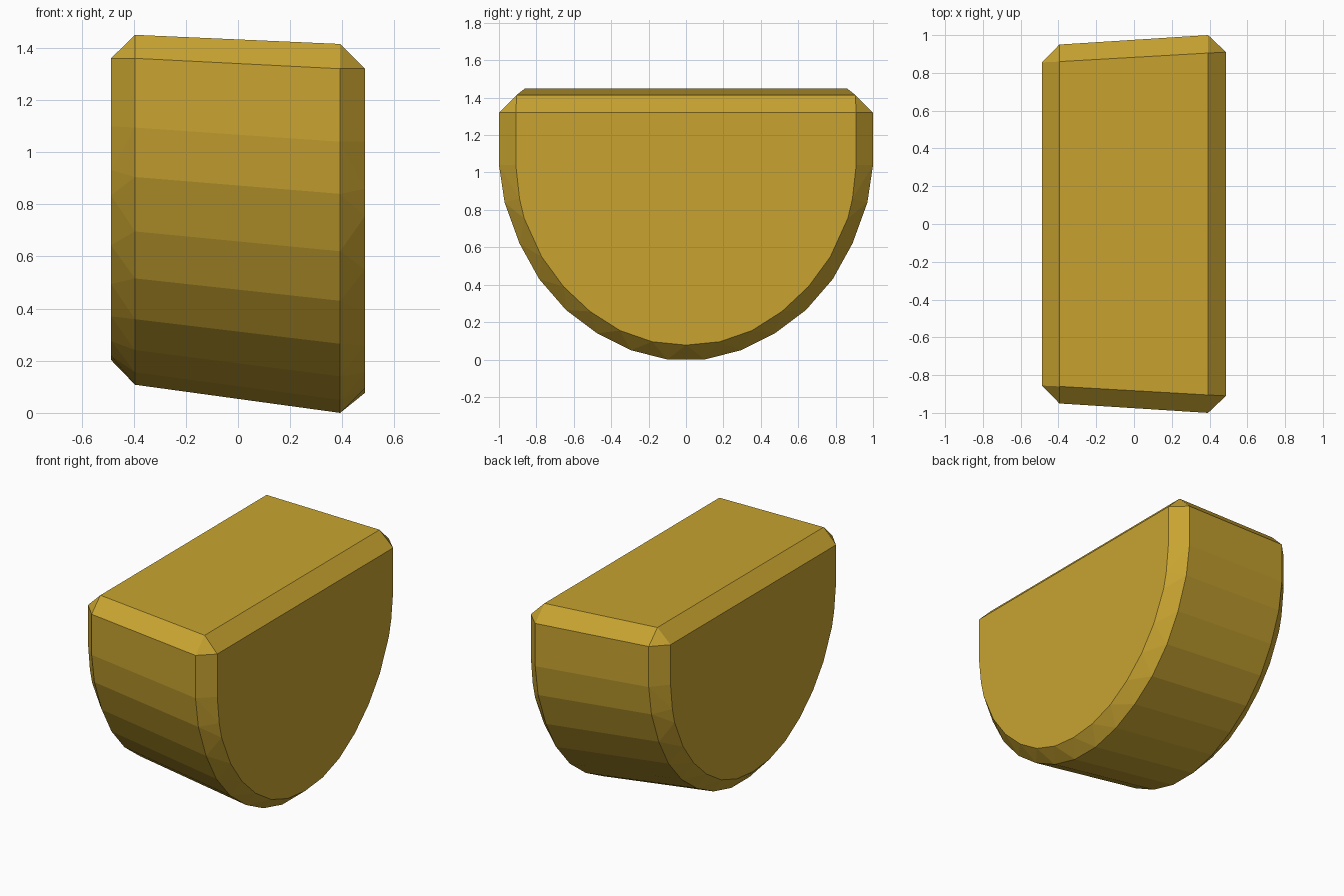
import bpy, bmesh, math

if "Cube" in bpy.data.objects:
    bpy.data.objects.remove(bpy.data.objects["Cube"])

# Half profiles (y, z) of the larger end: outer rim and chamfered end face
RIM = [(0.905, 1.415), (1.0, 1.32), (1.0, 1.04), (0.97, 0.84), (0.89, 0.62),
       (0.785, 0.43), (0.642, 0.265), (0.475, 0.14), (0.295, 0.05), (0.1, 0.0)]
FACE = [(0.91, 1.32), (0.91, 1.04), (0.89, 0.86), (0.865, 0.755), (0.772, 0.55),
        (0.655, 0.39), (0.513, 0.257), (0.353, 0.155), (0.18, 0.095), (0.0, 0.077)]


def add_ring(bm, x, half, sy, z_low, z_high):
    """Mirror a half profile in y and fit it between two heights."""
    lo, hi = half[-1][1], half[0][1]
    for y, z in half:
        zz = z_low + (z - lo) / (hi - lo) * (z_high - z_low)
        for s in ((1, -1) if y > 0 else (1,)):
            bm.verts.new((x, s * y * sy, zz))


# Chamfered, tapered half-round block as the hull of its four cross-sections
bm = bmesh.new()
add_ring(bm, -0.487, FACE, 0.94, 0.203, 1.36)
add_ring(bm, -0.395, RIM, 0.95, 0.108, 1.45)
add_ring(bm, 0.392, RIM, 1.0, 0.0, 1.415)
add_ring(bm, 0.487, FACE, 1.0, 0.077, 1.32)
res = bmesh.ops.convex_hull(bm, input=bm.verts[:])
loose = [v for v in bm.verts if not v.link_faces]
bmesh.ops.delete(bm, geom=loose, context='VERTS')
bmesh.ops.dissolve_limit(bm, angle_limit=math.radians(1), verts=bm.verts[:], edges=bm.edges[:])
bmesh.ops.recalc_face_normals(bm, faces=bm.faces[:])

mesh = bpy.data.meshes.new("half_round_block")
bm.to_mesh(mesh)
bm.free()
block = bpy.data.objects.new("half_round_block", mesh)
bpy.context.collection.objects.link(block)

# Golden colour
mat = bpy.data.materials.new("gold")
mat.diffuse_color = (0.58, 0.37, 0.03, 1)
mat.use_nodes = True
mat.node_tree.nodes["Principled BSDF"].inputs["Base Color"].default_value = mat.diffuse_color
mesh.materials.append(mat)
